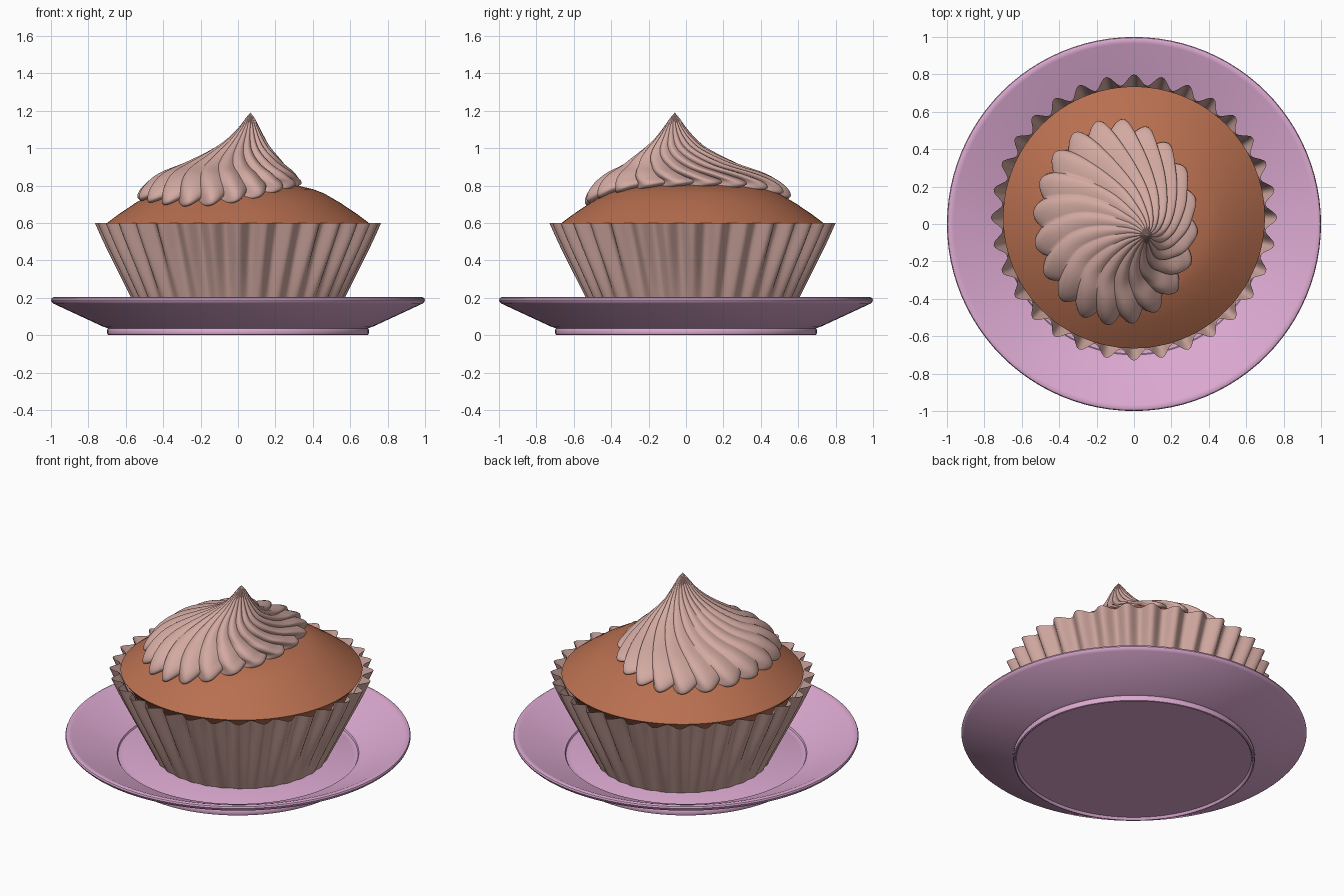
import bpy, bmesh, math

if "Cube" in bpy.data.objects:
    bpy.data.objects.remove(bpy.data.objects["Cube"])

CY = 0.035  # the cake sits slightly towards the back of the plate


def material(name, rgb):
    m = bpy.data.materials.new(name)
    m.diffuse_color = (*rgb, 1)
    m.use_nodes = True
    m.node_tree.nodes["Principled BSDF"].inputs["Base Color"].default_value = m.diffuse_color
    return m


LILAC = material("lilac", (0.72, 0.40, 0.64))
ROSE = material("dusty_rose", (0.65, 0.40, 0.36))
BROWN = material("sponge_brown", (0.48, 0.16, 0.08))


def skin(name, rings, mat, cap_first=False, cap_last=False, angle=40):
    """Join closed rings of points into one smooth surface."""
    bm = bmesh.new()
    loops = [[bm.verts.new(p) for p in ring] for ring in rings]
    n = len(loops[0])
    for a, b in zip(loops, loops[1:]):
        for i in range(n):
            j = (i + 1) % n
            bm.faces.new((a[i], a[j], b[j], b[i]))
    if cap_first:
        bm.faces.new(loops[0][::-1])
    if cap_last:
        bm.faces.new(loops[-1])
    bmesh.ops.remove_doubles(bm, verts=bm.verts, dist=1e-5)
    bmesh.ops.recalc_face_normals(bm, faces=bm.faces)
    me = bpy.data.meshes.new(name)
    bm.to_mesh(me)
    bm.free()
    ob = bpy.data.objects.new(name, me)
    bpy.context.collection.objects.link(ob)
    me.materials.append(mat)
    bpy.ops.object.select_all(action='DESELECT')
    ob.select_set(True)
    bpy.context.view_layer.objects.active = ob
    bpy.ops.object.shade_smooth_by_angle(angle=math.radians(angle))
    return ob


def circle(r, z, cy=0.0, n=96):
    return [(r * math.cos(2 * math.pi * i / n),
             cy + r * math.sin(2 * math.pi * i / n), z) for i in range(n)]


# Plate: foot ring, flared side, rounded rim and recessed floor
plate = [(0.68, 0.015), (0.685, 0.003), (0.69, 0), (0.697, 0.003), (0.70, 0.01),
         (0.70, 0.03), (0.695, 0.037), (0.72, 0.045), (0.985, 0.168), (0.996, 0.178),
         (1.0, 0.188), (0.996, 0.198), (0.985, 0.203), (0.965, 0.198), (0.72, 0.084),
         (0.70, 0.078), (0.695, 0.068), (0.675, 0.064), (0.665, 0.068)]
skin("plate", [circle(r, z) for r, z in plate], LILAC, True, True)

# Pleated paper wrapper: pleats deepen towards the top
wrapper = []
for k in range(9):
    t = k / 8
    ring = []
    for i in range(32 * 10):
        a = 2 * math.pi * i / 320
        r = 0.502 + 0.234 * t + 0.029 * min(1, 0.12 + 1.1 * t) * math.cos(32 * a)
        ring.append((r * math.cos(a), CY + r * math.sin(a), 0.07 + 0.53 * t))
    wrapper.append(ring)
skin("paper_wrapper", wrapper, ROSE, cap_first=True)

# Sponge cake: dome over a tapered body
dome = [(0.70, 0.60), (0.64, 0.645), (0.55, 0.706), (0.46, 0.758), (0.40, 0.781),
        (0.33, 0.797), (0.24, 0.81), (0.12, 0.818), (0.0, 0.82)]
body = [(0.45, 0.085), (0.66, 0.555), (0.69, 0.585)]
skin("sponge_cake", [circle(max(r, 0.0), z, CY) for r, z in body + dome], BROWN, True)


def dome_height(x, y):
    r = math.hypot(x, y - CY)
    for (r1, z1), (r0, z0) in zip(dome, dome[1:]):
        if r >= r0:
            return z0 + (z1 - z0) * (r - r0) / (r1 - r0)
    return dome[-1][1]


# Frosting swirl: centre x, centre y, radius x, radius y, height, how far it follows the dome
sections = [(-0.10, 0.01, 0.36, 0.46, 0.705, 1.0), (-0.10, 0.01, 0.405, 0.51, 0.715, 1.0),
            (-0.10, 0.01, 0.43, 0.54, 0.742, 0.9), (-0.095, 0.008, 0.425, 0.532, 0.775, 0.7),
            (-0.082, 0.0, 0.395, 0.485, 0.812, 0.45), (-0.06, -0.01, 0.35, 0.41, 0.858, 0.2),
            (-0.035, -0.02, 0.29, 0.325, 0.905, 0.0), (-0.002, -0.04, 0.215, 0.24, 0.952, 0.0),
            (0.026, -0.055, 0.145, 0.16, 1.005, 0.0), (0.047, -0.058, 0.092, 0.10, 1.06, 0.0),
            (0.06, -0.06, 0.052, 0.056, 1.115, 0.0), (0.065, -0.06, 0.024, 0.025, 1.16, 0.0),
            (0.066, -0.06, 0.0, 0.0, 1.19, 0.0)]


def spline(p0, p1, p2, p3, t):
    return [0.5 * (2 * b + (c - a) * t + (2 * a - 5 * b + 4 * c - d) * t * t
                   + (3 * b - a - 3 * c + d) * t ** 3)
            for a, b, c, d in zip(p0, p1, p2, p3)]


padded = [sections[0]] + sections + [sections[-1]]
smooth = [spline(*padded[k:k + 4], s / 4)
          for k in range(len(sections) - 1) for s in range(4)] + [sections[-1]]
LOBES, N = 20, 240
swirl = []
for cx, cy, rx, ry, z, follow in smooth:
    ring = []
    for i in range(N):
        a = 2 * math.pi * i / N
        ridge = 1 + 0.11 * (abs(math.sin(LOBES * a / 2)) - 0.8)
        b = a + 1.0 * (max(rx, 0) / 0.43)          # twist grows outwards
        x = cx + rx * ridge * math.cos(b)
        y = cy + ry * ridge * math.sin(b)
        ring.append((x, y, z + follow * (dome_height(x, y) - 0.72)))
    swirl.append(ring)
skin("frosting_swirl", swirl, ROSE, cap_first=True, angle=60)
